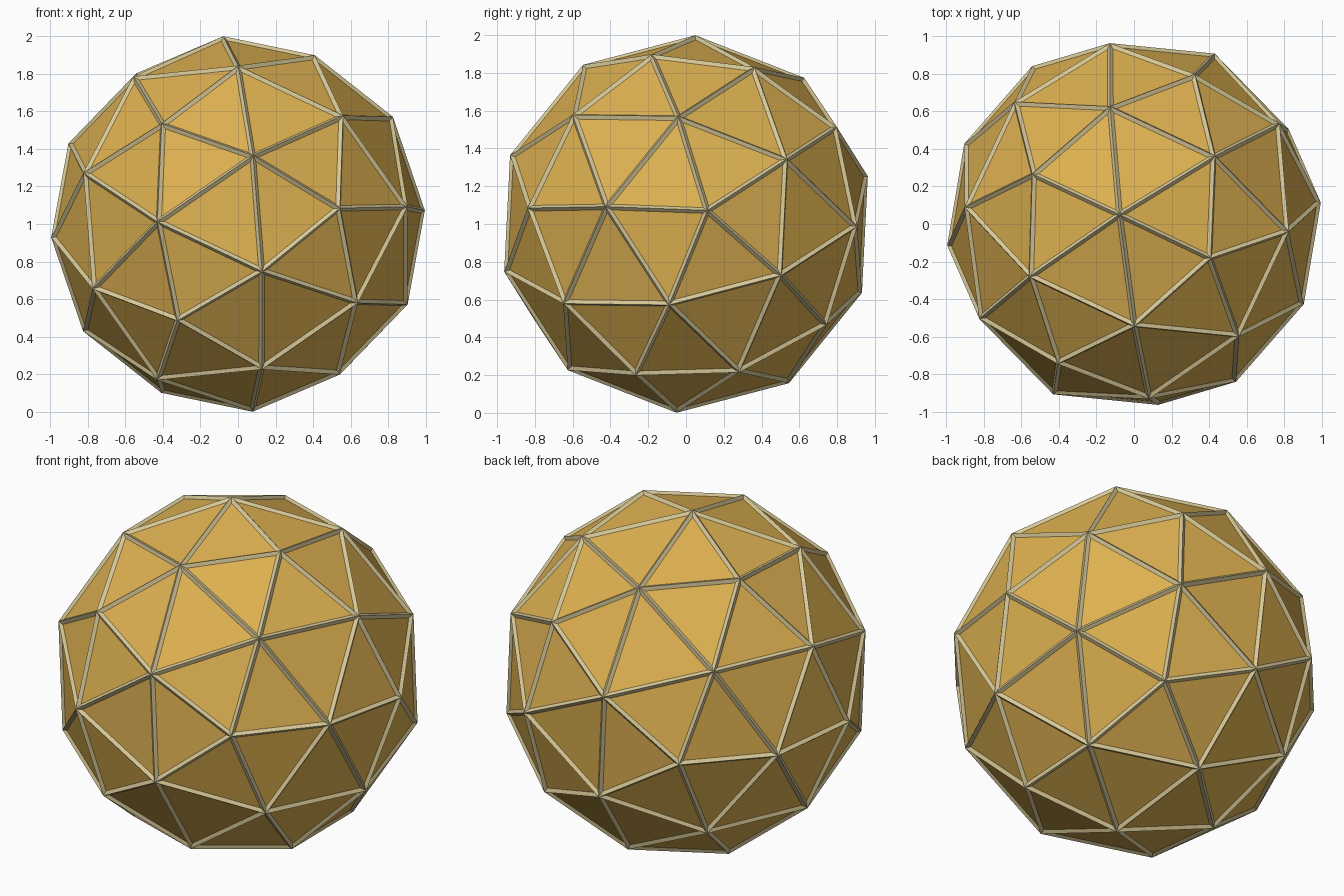
import bpy, bmesh
from itertools import combinations
from mathutils import Matrix, Vector

if "Cube" in bpy.data.objects:
    bpy.data.objects.remove(bpy.data.objects["Cube"])

RADIUS = 0.988      # panel corner distance from the centre
STRUT = 0.031       # strut width
PHI = (1 + 5 ** 0.5) / 2


def material(name, rgb):
    m = bpy.data.materials.new(name)
    m.diffuse_color = (*rgb, 1)
    m.use_nodes = True
    m.node_tree.nodes["Principled BSDF"].inputs["Base Color"].default_value = m.diffuse_color
    return m


def add_object(name, bm, mat):
    mesh = bpy.data.meshes.new(name)
    bm.to_mesh(mesh)
    mesh.materials.append(mat)
    ob = bpy.data.objects.new(name, mesh)
    ob.location.z = 1.0
    bpy.context.collection.objects.link(ob)
    return ob


# Tilt of the whole ball
axis_z = Vector((-0.078, 0.050, 0.996)).normalized()
axis_x = Vector((0.900, -0.425, 0.0935))
axis_x = (axis_x - axis_z * axis_x.dot(axis_z)).normalized()
tilt = Matrix((axis_x, axis_z.cross(axis_x), axis_z)).transposed()

# Icosahedron corners, then the middle of each edge pushed out to the sphere
corners = []
for a in (-1, 1):
    for b in (-PHI, PHI):
        corners += [Vector(p).normalized() for p in ((a, 0, b), (b, a, 0), (0, b, a))]
middles = [(p + q).normalized() for p, q in combinations(corners, 2) if p.dot(q) > 0.3]

# Geodesic shell of 80 flat triangles
bm = bmesh.new()
for p in corners + middles:
    bm.verts.new(tilt @ p * RADIUS)
bmesh.ops.convex_hull(bm, input=bm.verts[:])
bmesh.ops.recalc_face_normals(bm, faces=bm.faces[:])

gold = material("gold", (0.73, 0.44, 0.082))
cream = material("cream", (0.68, 0.58, 0.31))
panels = add_object("panels", bm, gold)
struts = add_object("struts", bm, cream)
bm.free()

# Ridged struts along every seam
wire = struts.modifiers.new("struts", 'WIREFRAME')
wire.thickness = STRUT
wire.offset = 0
wire.use_replace = True
wire.use_even_offset = True
